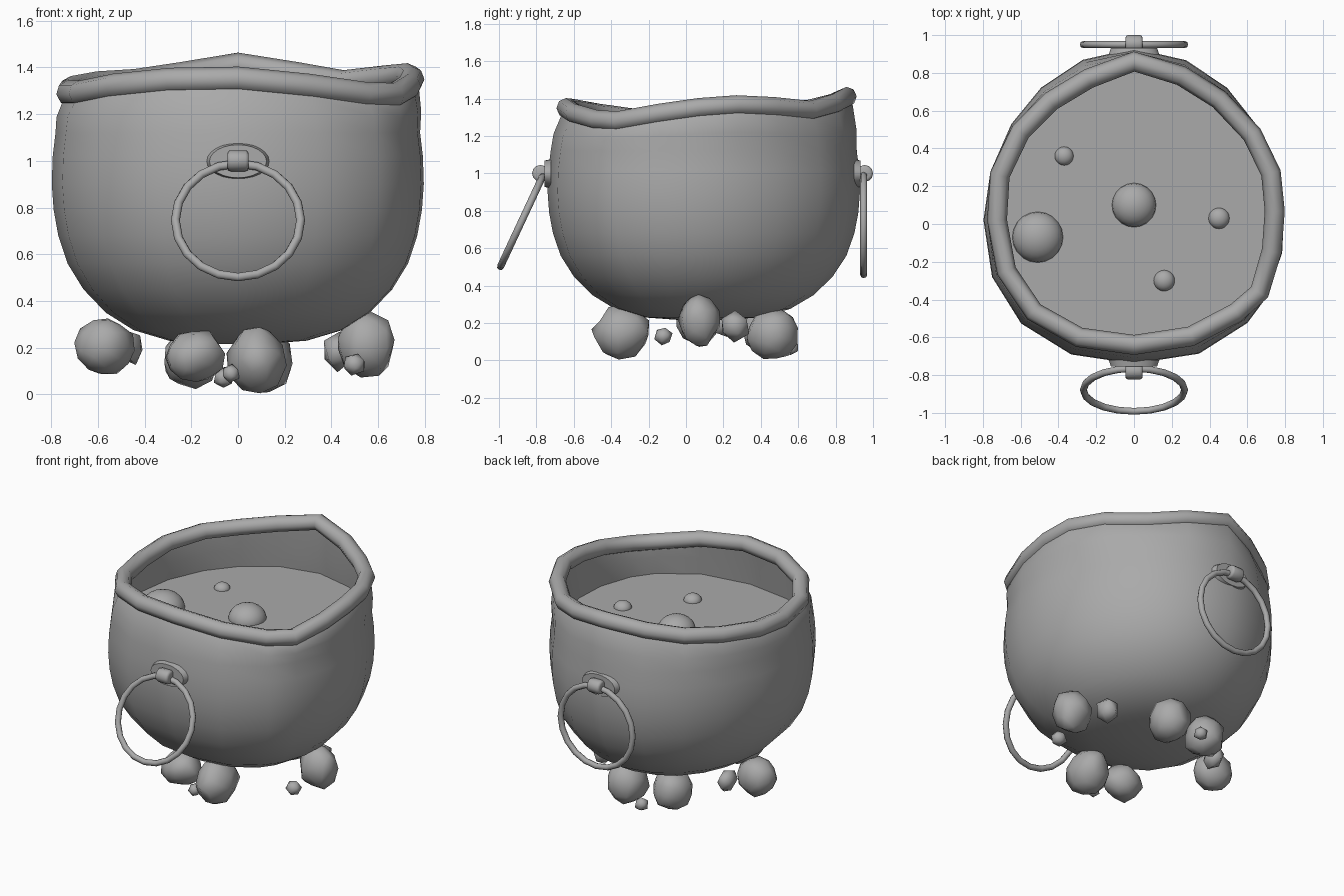
import bpy, bmesh, math, random
from mathutils import Vector, Matrix

if "Cube" in bpy.data.objects:
    bpy.data.objects.remove(bpy.data.objects["Cube"])
random.seed(4)

grey = bpy.data.materials.new("iron_grey")
grey.use_nodes = True
COLOR = (0.4, 0.4, 0.4, 1)
grey.diffuse_color = COLOR
grey.node_tree.nodes["Principled BSDF"].inputs["Base Color"].default_value = COLOR


def finish(obj, angle=40):
    """Apply the material and smooth shading with sharp creases."""
    obj.data.materials.clear()
    obj.data.materials.append(grey)
    bpy.ops.object.select_all(action="DESELECT")
    obj.select_set(True)
    bpy.context.view_layer.objects.active = obj
    bpy.ops.object.shade_smooth_by_angle(angle=math.radians(angle))
    return obj


def from_bmesh(name, bm, angle=40):
    bmesh.ops.recalc_face_normals(bm, faces=bm.faces)
    mesh = bpy.data.meshes.new(name)
    bm.to_mesh(mesh)
    bm.free()
    obj = bpy.data.objects.new(name, mesh)
    bpy.context.collection.objects.link(obj)
    return finish(obj, angle)


def loft(bm, rings):
    """Join rings of equal length with quads."""
    loops = [[bm.verts.new(p) for p in ring] for ring in rings]
    n = len(loops[0])
    for a, b in zip(loops, loops[1:]):
        for i in range(n):
            j = (i + 1) % n
            bm.faces.new((a[i], a[j], b[j], b[i]))
    return loops


# Wavy centreline of the rim, clockwise from the back peak
RIM = [Vector(p) for p in (
    (0, .86, 1.41), (.25, .785, 1.37), (.45, .66, 1.335), (.625, .475, 1.355),
    (.725, .27, 1.365), (.745, .07, 1.35), (.73, -.14, 1.32), (.665, -.36, 1.28),
    (.54, -.47, 1.285), (.3, -.595, 1.32), (0, -.64, 1.35), (-.29, -.6, 1.345),
    (-.53, -.465, 1.32), (-.675, -.25, 1.29), (-.725, .02, 1.29), (-.71, .26, 1.31),
    (-.6, .49, 1.33), (-.44, .65, 1.34), (-.24, .77, 1.37))]
CENTRE = Vector((0, .08, 0))


def outline(scale, z):
    """Belly cross-section: boxier at the front, more pointed at the back."""
    ring = []
    for p in RIM:
        d = Vector((p.x, p.y - .02)).normalized()
        depth, power = (.91, 1.93) if d.y > 0 else (.76, 2.25)
        r = (abs(d.x / .797) ** power + abs(d.y / depth) ** power) ** (-1 / power)
        point = Vector((d.x * r, .02 + d.y * r, 0))
        point = CENTRE + (point - CENTRE) * scale
        ring.append(Vector((point.x, point.y, z)))
    return ring


def spread(p, amount):
    """Outward horizontal offset of a rim point."""
    return (p - CENTRE).to_2d().to_3d() * amount


# Pot: outer belly up to the rim, then the inner wall going down
PROFILE = [(.12, .215), (.37, .23), (.56, .275), (.71, .35), (.83, .45), (.915, .56),
           (.965, .68), (.99, .79), (1, .9), (.995, 1.02), (.98, 1.12)]
bm = bmesh.new()
rings = [outline(s, z) for s, z in PROFILE]
rings.append([a.lerp(b, .4) + spread(b, .025) for a, b in zip(rings[-1], RIM)])
rings.append([p + spread(p, .04) - Vector((0, 0, .045)) for p in RIM])
rings.append([p.copy() for p in RIM])
rings.append(outline(.91, 1.18))
rings.append(outline(.94, 1.0))
loops = loft(bm, rings)
bm.faces.new(loops[0])
from_bmesh("pot_body", bm, 60)

# Rolled rim
curve = bpy.data.curves.new("rim", "CURVE")
curve.dimensions = "3D"
curve.bevel_depth = .053
curve.bevel_resolution = 2
spline = curve.splines.new("POLY")
spline.points.add(len(RIM) - 1)
for point, p in zip(spline.points, RIM):
    point.co = (*p, 1)
spline.use_cyclic_u = True
rim = bpy.data.objects.new("rim", curve)
bpy.context.collection.objects.link(rim)
bpy.ops.object.select_all(action="DESELECT")
rim.select_set(True)
bpy.context.view_layer.objects.active = rim
bpy.ops.object.convert(target="MESH")
finish(bpy.context.view_layer.objects.active, 50)

# Liquid surface and bubbles
LEVEL = 1.06
bm = bmesh.new()
edge = [bm.verts.new(p) for p in outline(.94, LEVEL)]
middle = bm.verts.new((0, .1, LEVEL - .005))
for i, v in enumerate(edge):
    bm.faces.new((v, middle, edge[i - 1]))
from_bmesh("liquid", bm)

for x, y, r in ((0, .1, .117), (-.51, -.07, .135), (-.37, .36, .05),
                (.45, .03, .056), (.16, -.3, .056)):
    bm = bmesh.new()
    place = Matrix.Translation((x, y, LEVEL - .005)) @ Matrix.Diagonal((1, 1, .8, 1))
    bmesh.ops.create_uvsphere(bm, u_segments=20, v_segments=12, radius=r, matrix=place)
    from_bmesh("bubble", bm)


def torus(name, place, major, minor, segments, sides):
    """Torus around its local y axis."""
    bm = bmesh.new()
    circles = []
    for i in range(segments):
        a = math.tau * i / segments
        circle = []
        for k in range(sides):
            b = math.tau * k / sides
            r = major + minor * math.cos(b)
            circle.append(place @ Vector((r * math.cos(a), minor * math.sin(b), r * math.sin(a))))
        circles.append(circle)
    loft(bm, circles + circles[:1])
    bmesh.ops.remove_doubles(bm, verts=bm.verts, dist=.0001)
    return from_bmesh(name, bm, 50)


# Ring handles: oval plate, bracket and hanging ring
def handle(side, wall, out, pivot_y, pivot_z, tilt):
    bm = bmesh.new()
    plate = (Matrix.Translation((0, wall, .998)) @ Matrix.Diagonal((1, 1, .58, 1))
             @ Matrix.Rotation(out * -math.pi / 2, 4, "X"))
    bmesh.ops.create_cone(bm, cap_ends=True, segments=24, radius1=.134, radius2=.122,
                          depth=.035, matrix=plate)
    from_bmesh(side + "_handle_plate", bm)
    # Bracket: short rounded barrel lying across the ring
    bm = bmesh.new()
    place = Matrix.Translation((0, wall + out * .04, 1.0)) @ Matrix.Rotation(math.pi / 2, 4, "Y")
    bmesh.ops.create_cone(bm, cap_ends=True, segments=12, radius1=.045, radius2=.045,
                          depth=.092, matrix=place)
    caps = [e for e in bm.edges if any(len(f.verts) > 4 for f in e.link_faces)]
    bmesh.ops.bevel(bm, geom=caps, offset=.014, segments=2, profile=.5, affect="EDGES")
    from_bmesh(side + "_handle_bracket", bm, 50)
    place = (Matrix.Translation((0, pivot_y, pivot_z)) @ Matrix.Rotation(tilt, 4, "X")
             @ Matrix.Translation((0, 0, -.268)))
    torus(side + "_handle_ring", place, .268, .019, 20, 8)


handle("front", -.738, -1, -.765, .988, math.radians(-25))
handle("back", .915, 1, .95, .995, 0)

# Stones under the pot: position, then half sizes
STONES = [
    (-.57, .06, .205, .125, .115, .125), (-.455, .21, .2, .055, .085, .08),
    (-.185, -.33, .165, .13, .12, .115), (.08, -.34, .15, .125, .155, .145),
    (-.03, -.42, .09, .04, .04, .04), (.55, .07, .215, .125, .11, .14),
    (.5, -.12, .13, .055, .05, .05), (.43, .26, .185, .07, .085, .085),
    (.11, .46, .14, .125, .14, .14), (-.2, .43, .155, .12, .13, .125),
    (-.06, .56, .07, .045, .045, .045)]
for x, y, z, *size in STONES:
    bm = bmesh.new()
    bmesh.ops.create_icosphere(bm, subdivisions=2 if max(size) > .1 else 1, radius=1)
    spin = Matrix.Rotation(random.uniform(0, 6), 3, "Z") @ Matrix.Rotation(random.uniform(0, 6), 3, "X")
    for v in bm.verts:
        p = spin @ v.co * random.uniform(.9, 1.08)
        v.co = (x + p.x * size[0], y + p.y * size[1], max(0, z + p.z * size[2]))
    from_bmesh("stone", bm, 60)
